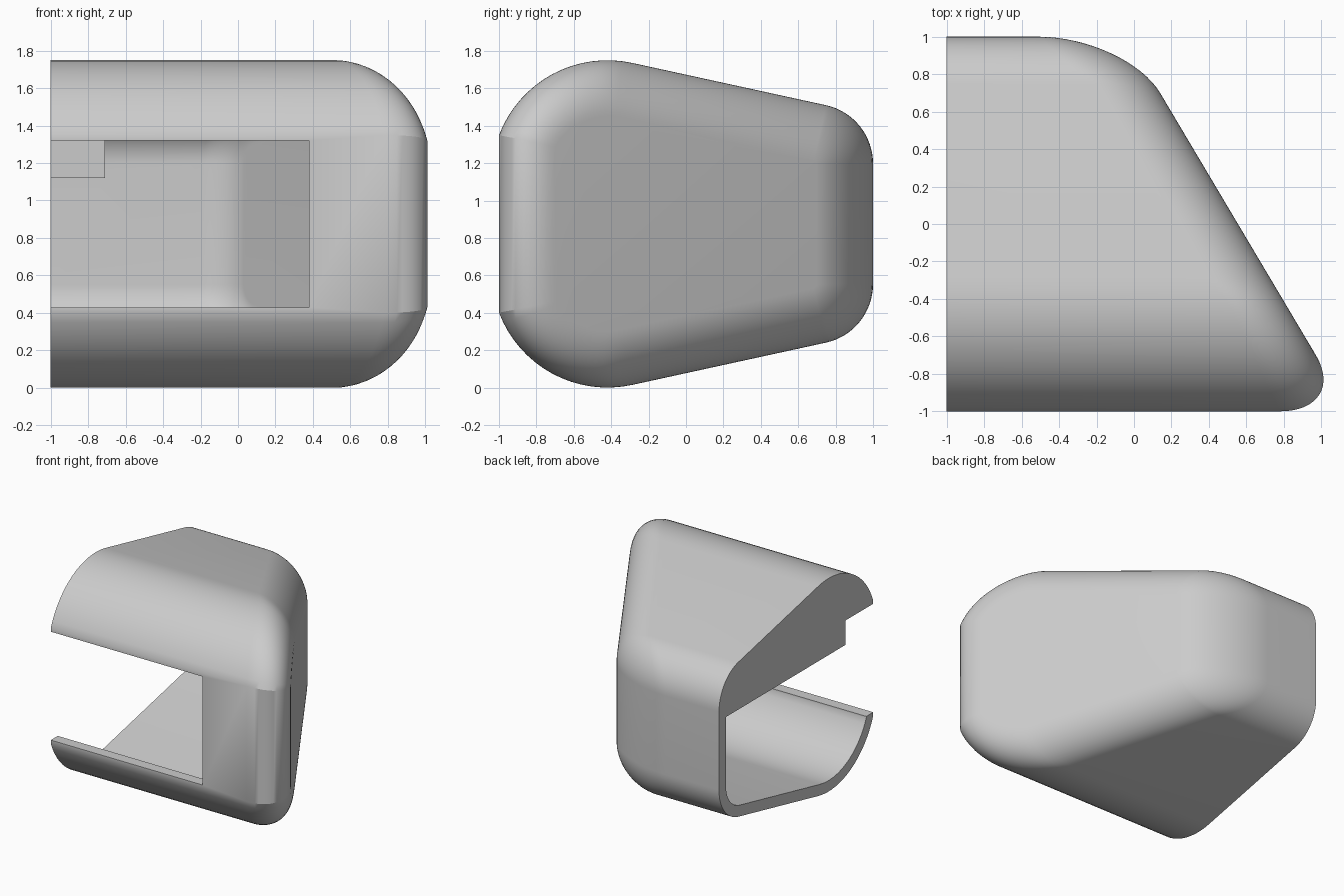
import bpy, bmesh
from math import acos, cos, sin, pi, radians

cube = bpy.data.objects.get("Cube")
if cube:
    bpy.data.objects.remove(cube, do_unlink=True)

grey = bpy.data.materials.new("plain_grey")
grey.use_nodes = True
colour = (0.6, 0.6, 0.6, 1)
grey.diffuse_color = colour
grey.node_tree.nodes["Principled BSDF"].inputs["Base Color"].default_value = colour

MID = 0.875              # height of the mirror plane of the side profile
TILT = radians(77.65)    # direction of the sloping roof's normal
STEPS = 16


def side_profile(inset):
    """Side outline as (y, z, normal y), shrunk by inset."""
    upper = []
    radius = 0.62 - inset
    start = acos((inset - 0.58) / radius)
    for i in range(STEPS + 1):
        a = start + (TILT - start) * i / STEPS
        upper.append((-0.42 + radius * cos(a), 1.13 + radius * sin(a), cos(a)))
    radius = 0.32 - inset
    for i in range(STEPS + 1):
        a = TILT * (1 - i / STEPS)
        upper.append((0.68 + radius * cos(a), 1.197 + radius * sin(a), cos(a)))
    return upper + [(y, 2 * MID - z, n) for y, z, n in reversed(upper)]


def add_object(name, bm):
    bmesh.ops.recalc_face_normals(bm, faces=bm.faces)
    mesh = bpy.data.meshes.new(name)
    bm.to_mesh(mesh)
    bm.free()
    mesh.materials.append(grey)
    obj = bpy.data.objects.new(name, mesh)
    bpy.context.collection.objects.link(obj)
    return obj


def pod(name, open_x, offset, wall_x, depth, reach):
    """Side profile run from open_x to a slanted wall with a rounded rim."""
    bm = bmesh.new()
    rings = [[bm.verts.new((open_x, y, z)) for y, z, n in side_profile(offset)]]
    for i in range(STEPS + 1):
        t = pi / 2 * i / STEPS
        ring = []
        for y, z, n in side_profile(offset + depth * (1 - cos(t))):
            rim = reach * (1 + 0.57 * max(0, n) + 0.25 * max(0, -n))
            x = wall_x - 0.594 * y - rim * (1 - sin(t))
            ring.append(bm.verts.new((x, y, z)))
        rings.append(ring)
    count = len(rings[0])
    for a, b in zip(rings, rings[1:]):
        for i in range(count):
            j = (i + 1) % count
            bm.faces.new((a[i], a[j], b[j], b[i]))
    bm.faces.new(rings[0])
    bm.faces.new(rings[-1])
    return add_object(name, bm)


def box(name, low, high):
    bm = bmesh.new()
    bmesh.ops.create_cube(bm, size=1)
    for v in bm.verts:
        v.co = [l if c < 0 else h for c, l, h in zip(v.co, low, high)]
    return add_object(name, bm)


def cut(target, cutter):
    mod = target.modifiers.new("cut", "BOOLEAN")
    mod.operation = "DIFFERENCE"
    mod.solver = "EXACT"
    mod.object = cutter
    bpy.context.view_layer.objects.active = target
    bpy.ops.object.modifier_apply(modifier=mod.name)
    bpy.data.objects.remove(cutter, do_unlink=True)


# Outer shell and its hollow, which leaves a solid block under the roof
shell = pod("shell", -1, 0, 0.555, 0.3, 0.3)
hollow = pod("hollow", -1.2, 0.09, 0.5, 0.12, 0.1)
cut(hollow, box("roof_block", (-1.4, -1.5, 1.12), (-0.71, 1.5, 2)))
cut(shell, hollow)

# Front opening
cut(shell, box("front_opening", (-1.3, -1.3, 0.43), (0.38, -0.64, 1.32)))

bpy.ops.object.select_all(action="DESELECT")
shell.select_set(True)
bpy.context.view_layer.objects.active = shell
bpy.ops.object.shade_smooth_by_angle(angle=radians(25))
